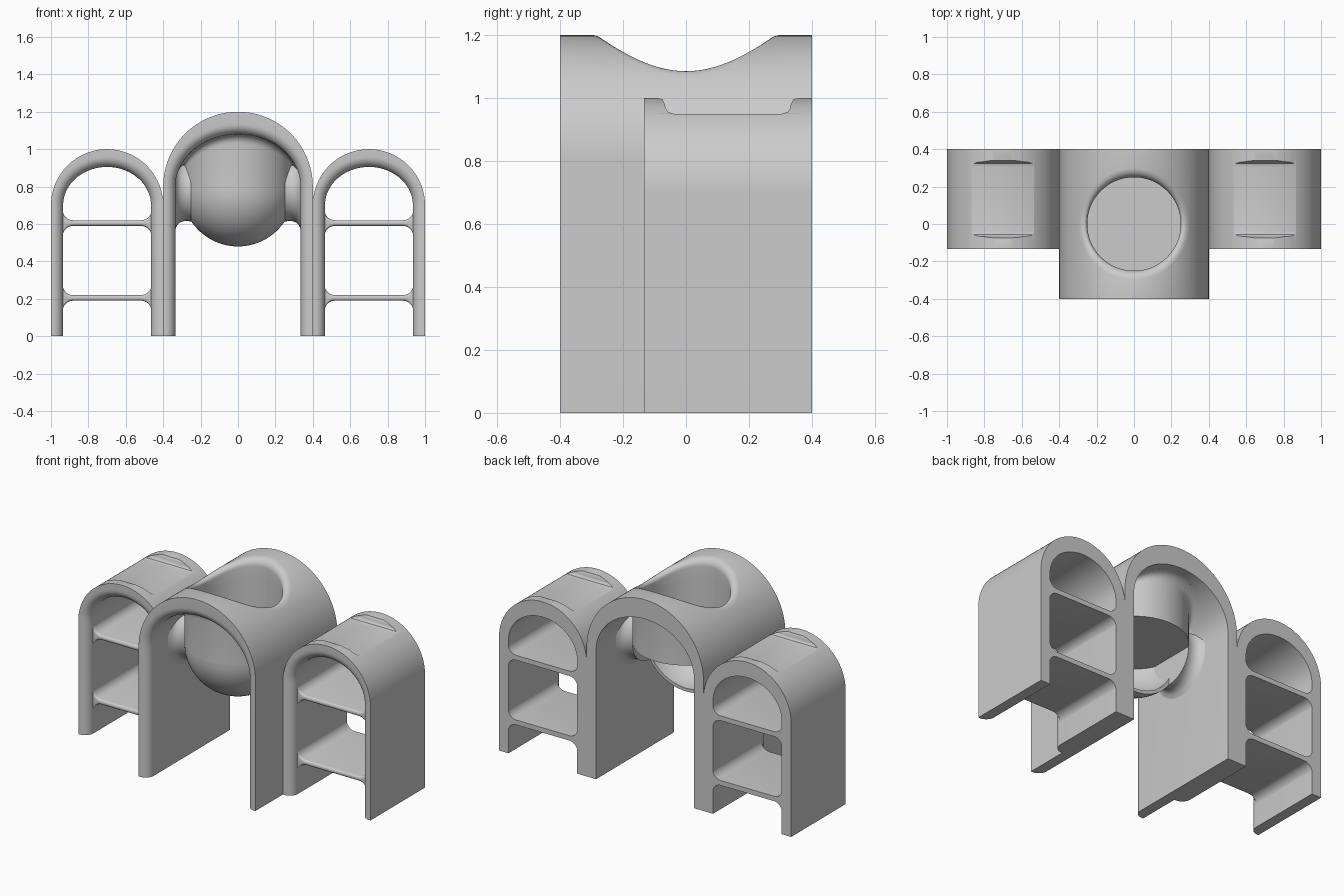
import bpy, bmesh
from math import sin, cos, pi, sqrt

if "Cube" in bpy.data.objects:
    bpy.data.objects.remove(bpy.data.objects["Cube"])


def finish(name, bm):
    bmesh.ops.recalc_face_normals(bm, faces=bm.faces)
    me = bpy.data.meshes.new(name)
    bm.to_mesh(me)
    bm.free()
    ob = bpy.data.objects.new(name, me)
    bpy.context.collection.objects.link(ob)
    return ob


def loft(name, rows, wrap=False):
    """Join closed loops of points; cap the ends unless the rows wrap round."""
    bm = bmesh.new()
    vs = [[bm.verts.new(p) for p in r] for r in rows]
    n = len(vs[0])
    for i in range(len(vs) if wrap else len(vs) - 1):
        a, b = vs[i], vs[(i + 1) % len(vs)]
        for j in range(n):
            k = (j + 1) % n
            bm.faces.new((a[j], a[k], b[k], b[j]))
    if not wrap:
        bm.faces.new(vs[0])
        bm.faces.new(vs[-1][::-1])
    return finish(name, bm)


def activate(ob):
    bpy.ops.object.select_all(action='DESELECT')
    ob.select_set(True)
    bpy.context.view_layer.objects.active = ob


def cut(ob, cutter):
    activate(ob)
    m = ob.modifiers.new("cut", 'BOOLEAN')
    m.object = cutter
    m.operation = 'DIFFERENCE'
    m.solver = 'EXACT'
    bpy.ops.object.modifier_apply(modifier=m.name)
    bpy.data.objects.remove(cutter)


def smooth(ob):
    activate(ob)
    bpy.ops.object.shade_smooth_by_angle(angle=0.6)


def arch(name, cx, ro, ri, spring, rise, y0, y1, f):
    """Arch with its inner front edge rounded by radius f."""
    pairs = [((ro, 0), (ri, 0))]
    for i in range(49):
        t = pi * i / 48
        pairs.append(((ro * cos(t), spring + ro * sin(t)),
                      (ri * cos(t), spring + rise * sin(t))))
    pairs.append(((-ro, 0), (-ri, 0)))
    rows = []
    for (ox, oz), (ix, iz) in pairs:
        d = sqrt((ox - ix) ** 2 + (oz - iz) ** 2)
        dx, dz = (ox - ix) / d, (oz - iz) / d
        row = [(cx + ox, y1, oz), (cx + ox, y0, oz)]
        for k in range(9):
            t = pi / 2 * k / 8
            o = f * (1 - sin(t))
            row.append((cx + ix + dx * o, y0 + f * (1 - cos(t)), iz + dz * o))
        row.append((cx + ix, y1, iz))
        rows.append(row)
    return loft(name, rows)


RO, RI, SPR, RISE = 0.4, 0.335, 0.8, 0.28


def z_out(x):
    return SPR + sqrt(max(0, RO ** 2 - x * x))


def z_in(x):
    return SPR + RISE * sqrt(max(0, 1 - (x / RI) ** 2))


def ring(fr, fz, n=72):
    """Ring round the z axis whose height depends on the local x."""
    out = []
    for j in range(n):
        t = 2 * pi * j / n
        out.append((fr * cos(t), fr * sin(t), fz(fr * cos(t))))
    return out


# central arch with a flared round opening in the top
centre = arch("centre_arch", 0, RO, RI, SPR, RISE, -0.4, 0.4, 0.055)
rows = [ring(0.25, lambda x: 0.79)]
for k in range(9):
    t = pi / 2 * k / 8
    rows.append(ring(0.25 + 0.05 * (1 - cos(t)),
                     lambda x, s=sin(t): z_out(x) - 0.05 * (1 - s) + 0.001 * (s == 1)))
rows.append(ring(0.301, lambda x: 1.3))
cut(centre, loft("opening_cutter", rows))
smooth(centre)

# round well hanging under the opening, blended into the ceiling
rows = [ring(0.25, lambda x: 0.80),
        ring(0.25, lambda x: z_in(x) + 0.02),
        ring(0.35, lambda x: z_in(x) + 0.01)]
for k in range(8, -1, -1):
    t = pi / 2 * k / 8
    rows.append(ring(0.30 + 0.05 * (1 - cos(t)),
                     lambda x, s=sin(t): max(0.785, z_in(x) - 0.05 * (1 - s))))
rows.append(ring(0.30, lambda x: 0.78))
smooth(loft("well", rows))

# front bowl shell below the well, open at the back
bm = bmesh.new()
bmesh.ops.create_uvsphere(bm, u_segments=72, v_segments=36, radius=0.3)
bmesh.ops.delete(bm, geom=[v for v in bm.verts if v.co.z > 0.001 or v.co.y > 0.001],
                 context='VERTS')
bmesh.ops.translate(bm, verts=bm.verts, vec=(0, 0, 0.78))
me = bpy.data.meshes.new("bowl_shell")
bm.to_mesh(me)
bm.free()
bowl = bpy.data.objects.new("bowl_shell", me)
bpy.context.collection.objects.link(bowl)
activate(bowl)
m = bowl.modifiers.new("thickness", 'SOLIDIFY')
m.thickness = 0.02
m.offset = -1
bpy.ops.object.modifier_apply(modifier=m.name)
smooth(bowl)

for s, side in ((-1, "left"), (1, "right")):
    # flared joint between the bowl and the arch wall
    prof = [(0.25, 0.168), (0.27, 0.163), (0.29, 0.165), (0.31, 0.172),
            (0.325, 0.185), (0.336, 0.21)]
    smooth(loft(side + "_bowl_joint",
                [[(s * x, r * cos(2 * pi * j / 40), 0.78 + r * sin(2 * pi * j / 40))
                  for j in range(40)] for x, r in prof]))

    # side arch with a flat recess in the top
    cx = s * 0.7
    unit = arch(side + "_side_arch", cx, 0.3, 0.235, 0.7, 0.205, -0.133, 0.4, 0.055)
    half = [(0.222, 1.1), (0.222, 1.0), (0.207, 0.995), (0.2, 0.98),
            (0.198, 0.968), (0.19, 0.956), (0.172, 0.95)]
    outline = half + [(-y, z) for y, z in reversed(half)]
    cut(unit, loft("recess_cutter", [[(cx + x, 0.133 + y, z) for y, z in outline]
                                     for x in (-0.25, 0.25)]))
    smooth(unit)

    # two shelves with filleted ends and a rounded front edge
    for level, z in (("lower", 0.205), ("upper", 0.605)):
        f, w = 0.055, 0.237
        edge = [(w - f * (1 - cos(pi / 2 * k / 8)), 0.015 + f * (1 - sin(pi / 2 * k / 8)))
                for k in range(9)]
        edge += [(-x, h) for x, h in reversed(edge)]
        rows = []
        for k in range(5):
            t = pi / 2 * k / 4
            y, q = -0.08 - 0.013 * sin(t) + 0.013, 0.013 * (1 - cos(t))
            rows.append([(cx + x, y, z + h - q) for x, h in edge] +
                        [(cx + x, y, z - h + q) for x, h in reversed(edge)])
        rows.insert(0, [(x, 0.4, zz) for x, _, zz in rows[0]])
        smooth(loft(f"{side}_{level}_shelf", rows))
